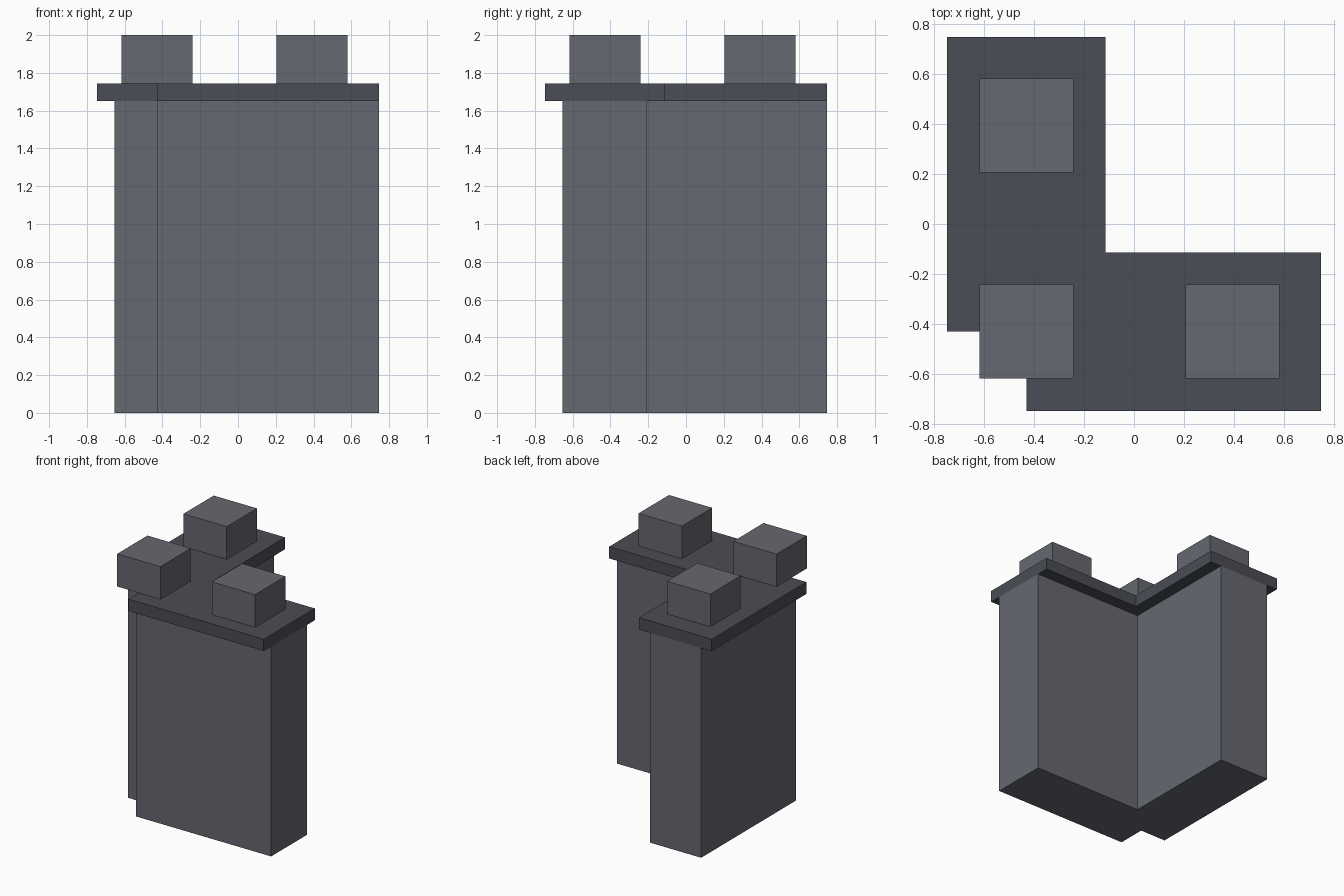
import bpy, bmesh

if "Cube" in bpy.data.objects:
    bpy.data.objects.remove(bpy.data.objects["Cube"])

END = 0.747      # far end of both arms
NOTCH = -0.43    # inner corner of the notch at the outside corner


def material(name, rgb):
    mat = bpy.data.materials.new(name)
    mat.diffuse_color = (*rgb, 1)
    mat.use_nodes = True
    mat.node_tree.nodes["Principled BSDF"].inputs["Base Color"].default_value = mat.diffuse_color
    return mat


stone = material("grey_stone", (0.13, 0.138, 0.16))
dark = material("dark_stone", (0.068, 0.074, 0.09))


def prism(name, outline, z0, z1, mat):
    """Extrude a plan outline from z0 up to z1."""
    bm = bmesh.new()
    face = bm.faces.new([bm.verts.new((x, y, z0)) for x, y in outline])
    top = bmesh.ops.extrude_face_region(bm, geom=[face])["geom"]
    verts = [v for v in top if isinstance(v, bmesh.types.BMVert)]
    bmesh.ops.translate(bm, verts=verts, vec=(0, 0, z1 - z0))
    bmesh.ops.recalc_face_normals(bm, faces=bm.faces)
    mesh = bpy.data.meshes.new(name)
    bm.to_mesh(mesh)
    bm.free()
    mesh.materials.append(mat)
    obj = bpy.data.objects.new(name, mesh)
    bpy.context.collection.objects.link(obj)
    return obj


def corner_plan(outer, inner):
    """L-shaped plan, symmetric about its diagonal, with a notched corner."""
    half = [(NOTCH, outer), (END, outer), (END, inner)]
    mirrored = [(y, x) for x, y in reversed(half)]
    return [(NOTCH, NOTCH)] + half + [(inner, inner)] + mirrored


# Wall and overhanging cap slab
prism("corner_wall", corner_plan(-0.655, -0.21), 0, 1.65, stone)
prism("cap_slab", corner_plan(-0.747, -0.113), 1.65, 1.743, dark)

# Three battlement blocks: one at the corner, one on each arm
S = 0.188
for name, cx, cy in [("corner_block", -0.43, -0.43),
                     ("right_block", 0.393, -0.43),
                     ("back_block", -0.43, 0.393)]:
    plan = [(cx - S, cy - S), (cx + S, cy - S), (cx + S, cy + S), (cx - S, cy + S)]
    prism(name, plan, 1.743, 2.0, stone)
